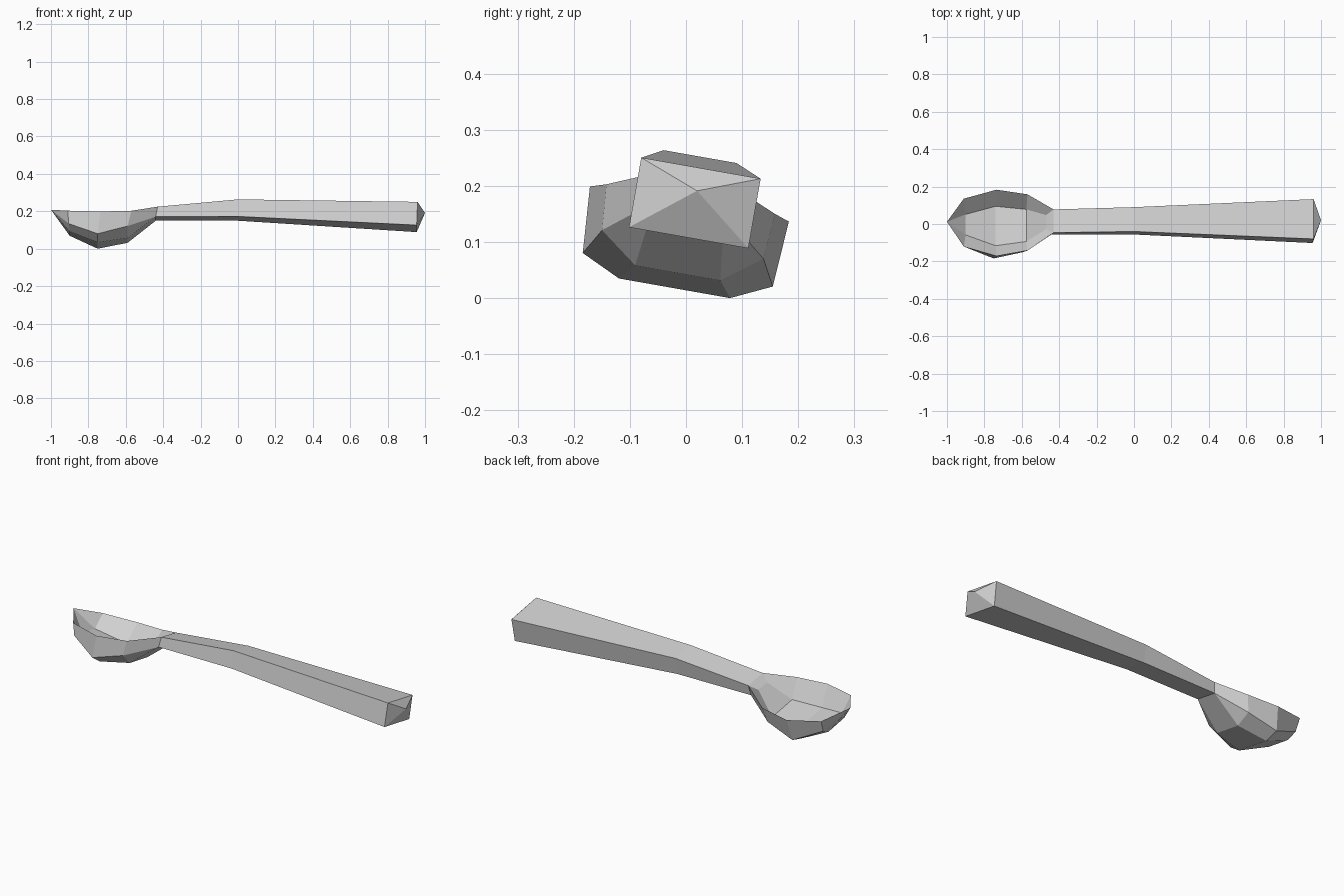
import bpy, bmesh, math
from mathutils import Matrix

if "Cube" in bpy.data.objects:
    bpy.data.objects.remove(bpy.data.objects["Cube"])

ROLL = math.radians(-10)  # the spoon rests tilted about its long axis
bm = bmesh.new()


def ring(half):
    """Mirror half a cross-section of (x, half width, z) points into a closed ring."""
    pts = [(x, -w, z) for x, w, z in half] + [(x, w, z) for x, w, z in reversed(half)]
    return [bm.verts.new((x, y - 0.0195 + 0.0054 * x, z)) for x, y, z in pts]


def loft(halves):
    rings = [ring(h) for h in halves]
    n = len(rings[0])
    for a, b in zip(rings, rings[1:]):
        for i in range(n):
            j = (i + 1) % n
            bm.faces.new((a[i], a[j], b[j], b[i]))
    return rings


neck_top, neck_low = (-0.43, 0.063, 0.215), (-0.44, 0.063, 0.161)

# Bowl: each section is inner floor, rim, side, underside
bowl = loft([
    [(-1.0, 0, 0.209)] * 4,
    [(-0.90, 0.056, 0.117), (-0.91, 0.130, 0.181), (-0.905, 0.116, 0.113), (-0.90, 0.070, 0.080)],
    [(-0.74, 0.107, 0.072), (-0.735, 0.180, 0.168), (-0.75, 0.172, 0.049), (-0.75, 0.1005, 0.0155)],
    [(-0.575, 0.087, 0.084), (-0.57, 0.1525, 0.177), (-0.59, 0.146, 0.095), (-0.59, 0.077, 0.0435)],
    [(-0.47, 0.038, 0.186), neck_top, neck_low, neck_low],
])
# Small slope from bowl up onto the handle
end = bowl[-1]
bm.faces.new((end[0], end[1], end[-2], end[-1]))

# Handle: four-sided, flaring to a pointed end
loft([
    [neck_top, neck_low],
    [(0.0, 0.066, 0.2545), (0.0, 0.066, 0.162)],
    [(0.96, 0.108, 0.2345), (0.955, 0.108, 0.1085)],
    [(1.0, 0, 0.1935)] * 2,
])

bmesh.ops.remove_doubles(bm, verts=bm.verts, dist=0.0005)
bmesh.ops.recalc_face_normals(bm, faces=bm.faces)
bm.transform(Matrix.Rotation(ROLL, 4, 'X'))
low = min(v.co.z for v in bm.verts)
bmesh.ops.translate(bm, verts=bm.verts, vec=(0, 0, -low))

mesh = bpy.data.meshes.new("spoon")
bm.to_mesh(mesh)
bm.free()
mat = bpy.data.materials.new("light grey")
mat.diffuse_color = (0.64, 0.64, 0.64, 1)
mat.use_nodes = True
mat.node_tree.nodes["Principled BSDF"].inputs["Base Color"].default_value = mat.diffuse_color
mesh.materials.append(mat)
spoon = bpy.data.objects.new("spoon", mesh)
bpy.context.collection.objects.link(spoon)
